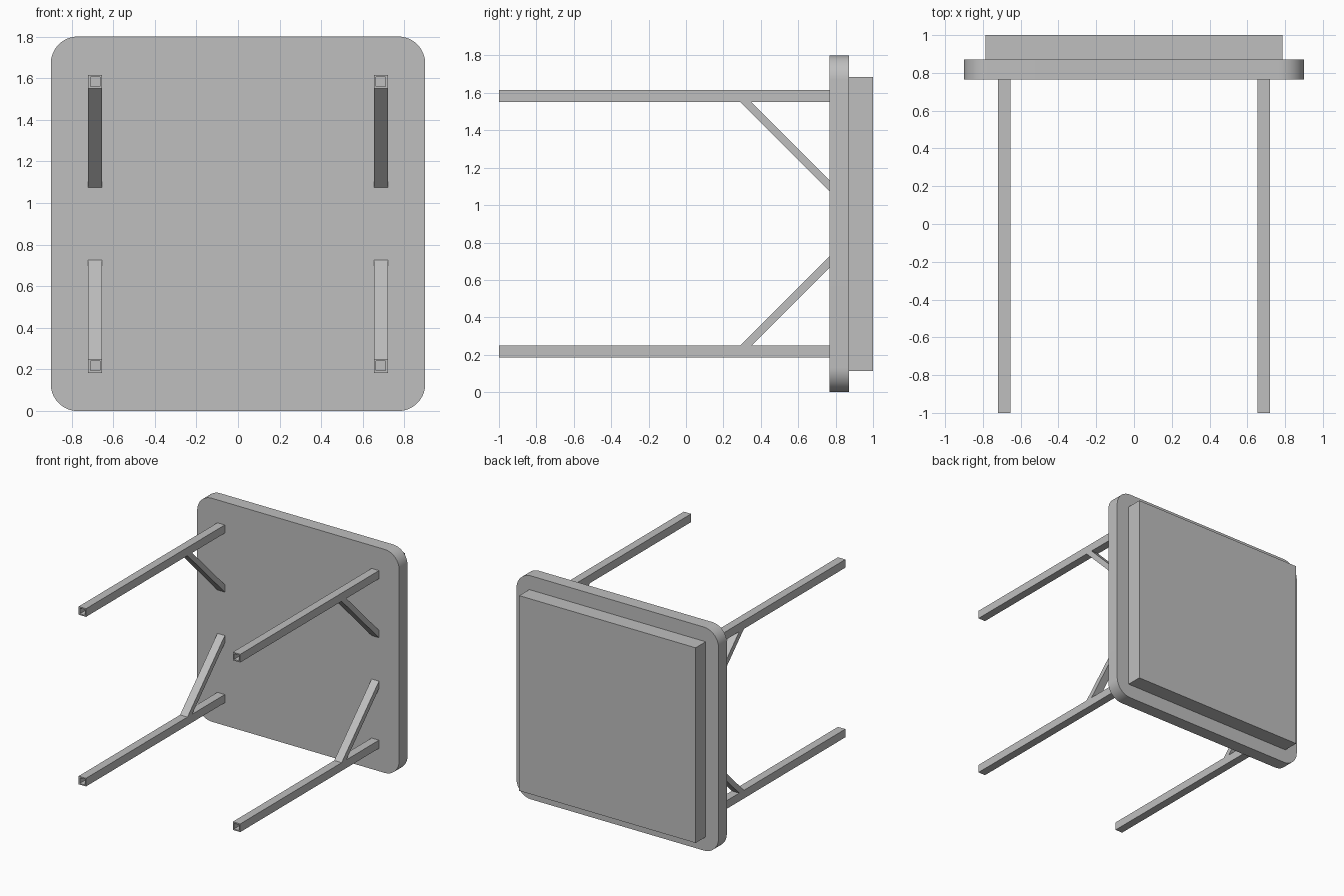
import bpy, bmesh, math

default = bpy.data.objects.get("Cube")
if default:
    bpy.data.objects.remove(default, do_unlink=True)

GREY = (0.52, 0.52, 0.52, 1)
mat = bpy.data.materials.new("light grey")
mat.use_nodes = True
mat.diffuse_color = GREY
mat.node_tree.nodes["Principled BSDF"].inputs["Base Color"].default_value = GREY

MID = 0.9               # height of the table's centre
BACK, FACE = 0.872, 0.766   # rear and front planes of the top
LEG_X, LEG_Z, HALF = 0.687, 0.683, 0.033


def finish(name, bm, smooth=False):
    bmesh.ops.recalc_face_normals(bm, faces=bm.faces)
    mesh = bpy.data.meshes.new(name)
    bm.to_mesh(mesh)
    bm.free()
    mesh.materials.append(mat)
    obj = bpy.data.objects.new(name, mesh)
    bpy.context.collection.objects.link(obj)
    if smooth:
        bpy.ops.object.select_all(action='DESELECT')
        obj.select_set(True)
        bpy.context.view_layer.objects.active = obj
        bpy.ops.object.shade_smooth_by_angle(angle=math.radians(30))


def prism(name, points, offset, smooth=False):
    """Extrude a closed 3D outline along an offset."""
    bm = bmesh.new()
    face = bm.faces.new([bm.verts.new(p) for p in points])
    result = bmesh.ops.extrude_face_region(bm, geom=[face], use_keep_orig=True)
    verts = [v for v in result["geom"] if isinstance(v, bmesh.types.BMVert)]
    bmesh.ops.translate(bm, verts=verts, vec=offset)
    finish(name, bm, smooth)


def square(cx, cz, half, y):
    return [(cx + sx * half, y, cz + sz * half)
            for sx, sz in ((-1, -1), (1, -1), (1, 1), (-1, 1))]


def tube(name, cx, cz, y0, y1, outer, inner):
    """Square tube, open at both ends."""
    bm = bmesh.new()
    loops = [[bm.verts.new(p) for p in square(cx, cz, h, y)]
             for h, y in ((outer, y0), (outer, y1), (inner, y1), (inner, y0))]
    for k in range(4):
        a, b = loops[k], loops[(k + 1) % 4]
        for i in range(4):
            j = (i + 1) % 4
            bm.faces.new((a[i], a[j], b[j], b[i]))
    finish(name, bm)


# Rounded table top
radius, steps = 0.13, 16
outline = []
for quarter, (sx, sz) in enumerate(((1, 1), (-1, 1), (-1, -1), (1, -1))):
    for i in range(steps + 1):
        a = math.pi / 2 * (quarter + i / steps)
        outline.append((sx * (MID - radius) + radius * math.cos(a), FACE,
                        MID + sz * (MID - radius) + radius * math.sin(a)))
prism("table_top", outline, (0, BACK - FACE, 0), smooth=True)

# Square slab behind the top
prism("slab", square(0, MID, 0.786, BACK), (0, 1 - BACK, 0))

# Hollow legs with diagonal braces
for sx, side in ((1, "left"), (-1, "right")):
    for sz, level in ((1, "upper"), (-1, "lower")):
        x, z = sx * LEG_X, MID + sz * LEG_Z
        tube(f"{level}_{side}_leg", x, z, -1, FACE, HALF, 0.023)
        edge = z - sz * HALF
        reach, wide = 0.475, 0.06
        brace = [(FACE - reach, edge), (FACE - reach + wide, edge),
                 (FACE, edge - sz * (reach - wide)), (FACE, edge - sz * reach)]
        prism(f"{level}_{side}_brace",
              [(x - HALF, y, h) for y, h in brace], (2 * HALF, 0, 0))
